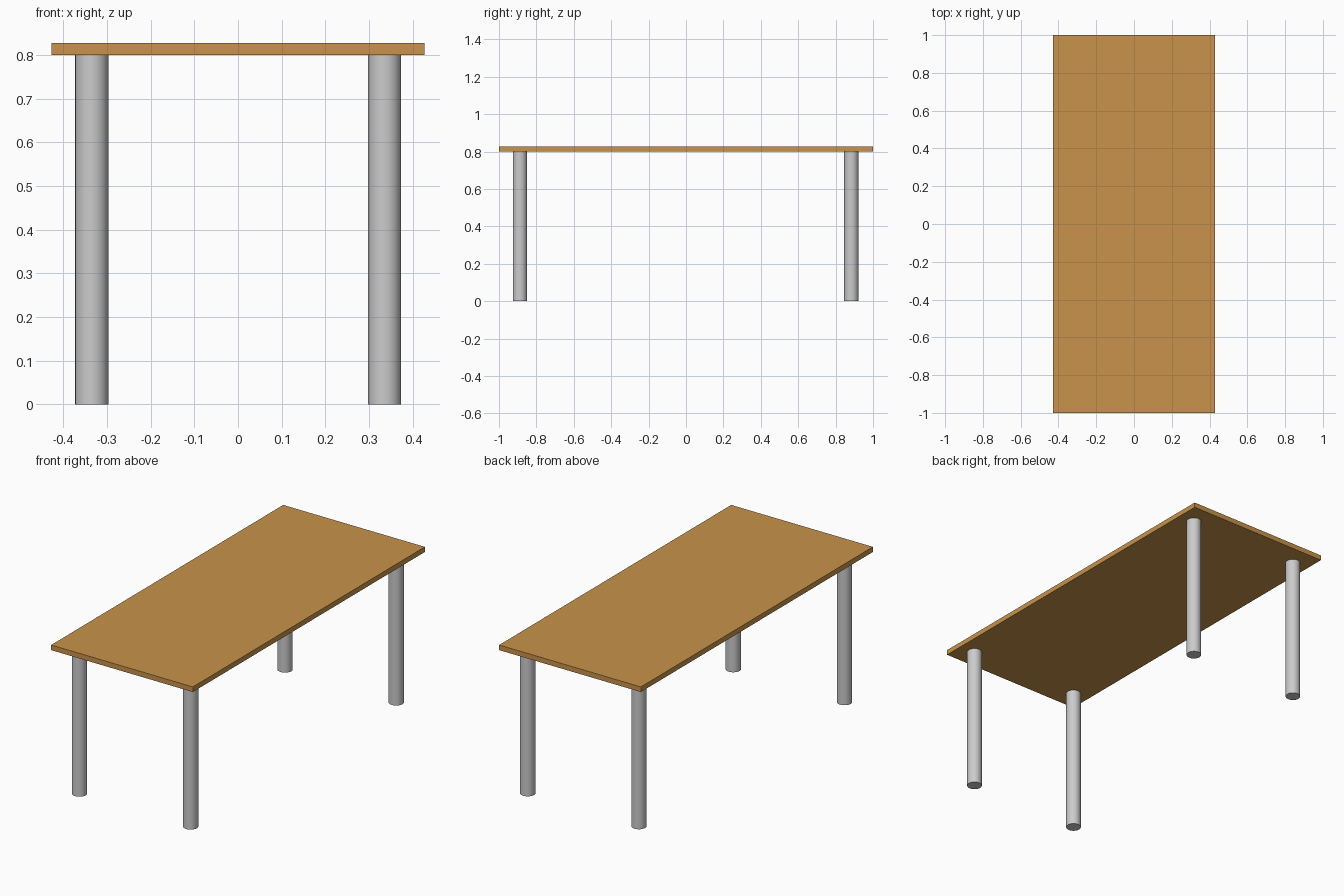
import bpy

if "Cube" in bpy.data.objects:
    bpy.data.objects.remove(bpy.data.objects["Cube"])

TOP_Z, THICK = 0.80, 0.028
LEG_R = 0.038

# Wooden tabletop
wood = bpy.data.materials.new("wood")
wood.diffuse_color = (0.58, 0.29, 0.07, 1)
wood.use_nodes = True
wood.node_tree.nodes["Principled BSDF"].inputs["Base Color"].default_value = wood.diffuse_color
bpy.ops.mesh.primitive_cube_add(size=1, location=(0, 0, TOP_Z + THICK / 2))
top = bpy.context.object
top.name = "tabletop"
top.scale = (0.855, 2.0, THICK)
bpy.ops.object.transform_apply(location=False, rotation=False, scale=True)
top.data.materials.append(wood)

# Four round legs, inset from the corners
for y, end in ((-0.888, "front"), (0.884, "back")):
    for x, side in ((-0.335, "left"), (0.336, "right")):
        bpy.ops.mesh.primitive_cylinder_add(
            vertices=32, radius=LEG_R, depth=TOP_Z, location=(x, y, TOP_Z / 2))
        bpy.context.object.name = f"{end}_{side}_leg"
        bpy.ops.object.shade_smooth_by_angle()
